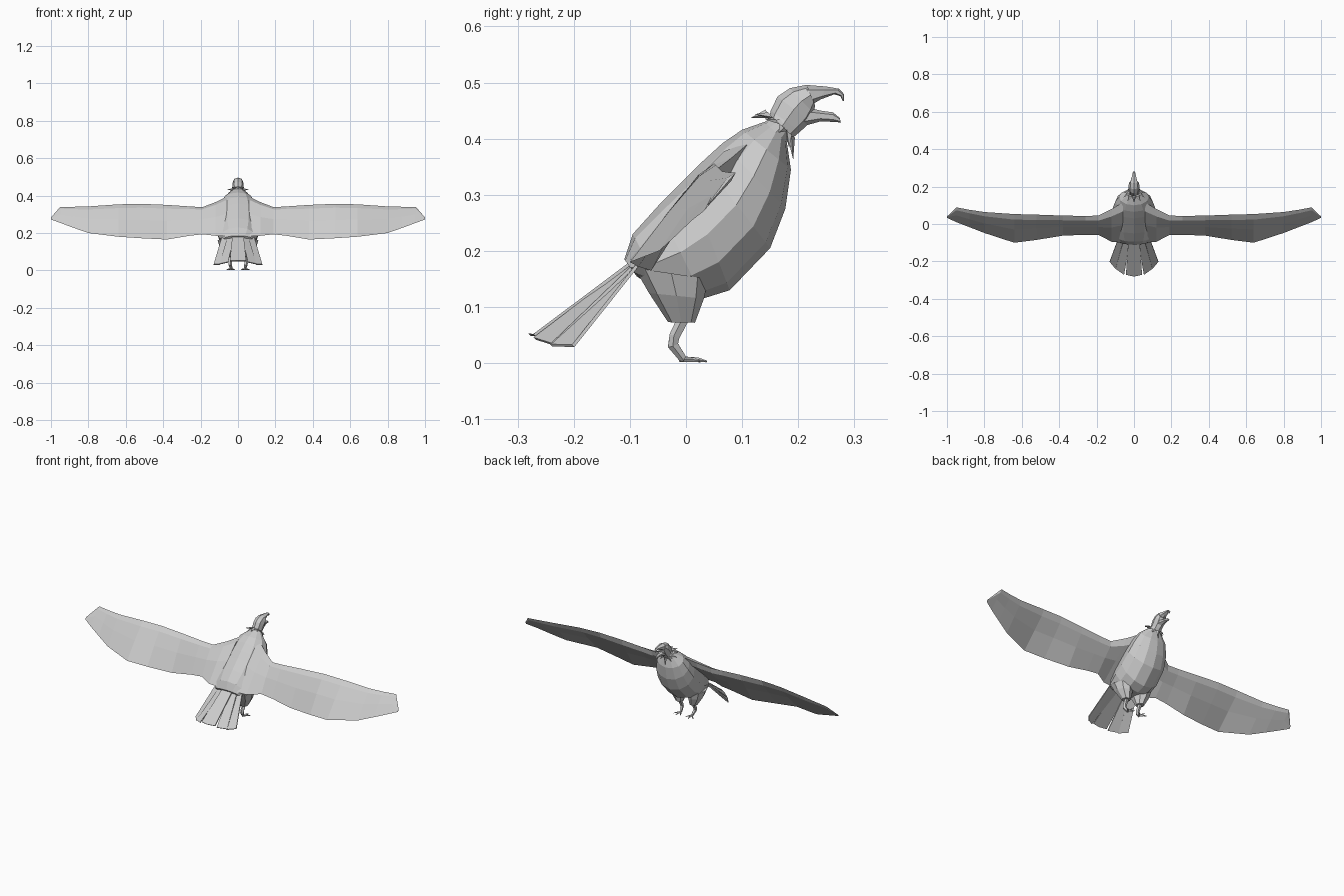
import bpy, bmesh
from math import sin, cos, pi
from mathutils import Vector


def loft(name, rings):
    """Skin a list of equal-length point rings and cap both ends."""
    bm = bmesh.new()
    vr = [[bm.verts.new(p) for p in r] for r in rings]
    n = len(vr[0])
    for a, b in zip(vr, vr[1:]):
        for i in range(n):
            j = (i + 1) % n
            bm.faces.new((a[i], a[j], b[j], b[i]))
    bm.faces.new(vr[0])
    bm.faces.new(vr[-1])
    bmesh.ops.recalc_face_normals(bm, faces=bm.faces)
    me = bpy.data.meshes.new(name)
    bm.to_mesh(me)
    bm.free()
    ob = bpy.data.objects.new(name, me)
    bpy.context.collection.objects.link(ob)
    return ob


def oval(top, bottom, hw, n, cx=0):
    """Oval ring spanning two side-view (y, z) points, with half width hw."""
    t, b = Vector((cx, *top)), Vector((cx, *bottom))
    c, h = (t + b) / 2, (t - b) / 2
    return [c + h * cos(2 * pi * i / n) + Vector((hw * sin(2 * pi * i / n), 0, 0))
            for i in range(n)]


def ovals(name, rows, n, cx=0):
    return loft(name, [oval(t, b, w, n, cx) for t, b, w in rows])


def tube(name, path, radii, n=5):
    pts = [Vector(p) for p in path]
    rings = []
    for i, p in enumerate(pts):
        d = (pts[min(i + 1, len(pts) - 1)] - pts[max(i - 1, 0)]).normalized()
        u = d.cross(Vector((1, 0.2, 0.1))).normalized()
        v = d.cross(u)
        rings.append([p + radii[i] * (u * cos(2 * pi * k / n) + v * sin(2 * pi * k / n))
                      for k in range(n)])
    return loft(name, rings)


# Body: rings run from rump to neck (back point, belly point, half width)
ovals("body", [
    ((-0.11, 0.185), (-0.088, 0.155), 0.075),
    ((-0.095, 0.23), (-0.035, 0.118), 0.10),
    ((-0.05, 0.28), (0.03, 0.115), 0.113),
    ((0.00, 0.33), (0.078, 0.13), 0.115),
    ((0.03, 0.36), (0.15, 0.205), 0.112),
    ((0.065, 0.392), (0.177, 0.275), 0.10),
    ((0.10, 0.416), (0.187, 0.345), 0.08),
    ((0.14, 0.43), (0.18, 0.392), 0.045),
    ((0.165, 0.445), (0.19, 0.415), 0.025)], 12)

# Head and open hooked beak
ovals("head", [
    ((0.146, 0.428), (0.186, 0.398), 0.032),
    ((0.151, 0.45), (0.204, 0.413), 0.028),
    ((0.163, 0.475), (0.222, 0.43), 0.029),
    ((0.185, 0.49), (0.228, 0.445), 0.029),
    ((0.215, 0.496), (0.230, 0.46), 0.025)], 8)
ovals("upper_beak", [
    ((0.213, 0.496), (0.222, 0.459), 0.025),
    ((0.25, 0.493), (0.240, 0.470), 0.015),
    ((0.273, 0.489), (0.264, 0.479), 0.009),
    ((0.282, 0.479), (0.275, 0.476), 0.006),
    ((0.2815, 0.467), (0.2795, 0.467), 0.002)], 6)
ovals("lower_beak", [
    ((0.213, 0.457), (0.208, 0.422), 0.021),
    ((0.24, 0.450), (0.24, 0.431), 0.013),
    ((0.262, 0.447), (0.262, 0.430), 0.008),
    ((0.274, 0.437), (0.276, 0.429), 0.004)], 6)

# Ruff of pointed feathers round the neck
base = oval((0.145, 0.447), (0.189, 0.405), 0.036, 20)
tips = oval((0.115, 0.437), (0.191, 0.362), 0.06, 20)
neck = Vector((0, 0.165, 0.42))
for k in range(0, 20, 2):
    lift = Vector((0, 0, 0.024 * abs(sin(2 * pi * k / 20))))
    l, m, r = base[k - 1], base[k], base[(k + 1) % 20]
    inner = m.lerp(neck, 0.4)
    tip = tips[k] + lift
    out = (m - neck).normalized() * 0.006
    mid = [p.lerp(tip, 0.45) for p in (l, m + out, r, inner)]
    loft("ruff_feather", [[l, m + out, r, inner], mid,
                          [tip.lerp(p, 0.05) for p in mid]])

# Wings: x, leading (y, z), trailing (y, z), thickness
stations = [
    (0.06, (0.115, 0.395), (-0.10, 0.185), 0.030),
    (0.12, (0.080, 0.365), (-0.095, 0.185), 0.026),
    (0.19, (0.045, 0.338), (-0.058, 0.193), 0.022),
    (0.26, (0.043, 0.342), (-0.058, 0.185), 0.019),
    (0.38, (0.045, 0.350), (-0.062, 0.165), 0.017),
    (0.52, (0.050, 0.356), (-0.085, 0.172), 0.015),
    (0.64, (0.053, 0.353), (-0.100, 0.180), 0.013),
    (0.80, (0.064, 0.342), (-0.048, 0.200), 0.011),
    (0.88, (0.076, 0.340), (-0.017, 0.228), 0.009),
    (0.95, (0.089, 0.340), (0.010, 0.254), 0.007),
    (1.00, (0.040, 0.283), (0.033, 0.272), 0.002)]
up = Vector((0, -0.75, 0.66))
for s in (1, -1):
    rings = []
    for x, a, b, t in stations:
        a, b = Vector((s * x, *a)), Vector((s * x, *b))
        rings.append([a, a.lerp(b, 0.15) + up * t * 0.7, a.lerp(b, 0.5) + up * t * 0.6,
                      b, a.lerp(b, 0.5) - up * t * 0.3, a.lerp(b, 0.15) - up * t * 0.6])
    loft("wing", rings)


# Tail: one broad centre feather and drooping side feathers
def feather(name, corners, t=0.006):
    o = Vector((0, 0.7, -0.7)) * t
    q = [Vector(c) for c in corners]
    loft(name, [q, [p + o for p in q]])


feather("tail_centre", [(-0.03, -0.085, 0.192), (0.03, -0.085, 0.192), (0.043, -0.272, 0.052),
                        (0, -0.281, 0.053), (-0.043, -0.272, 0.052)])
for s in (1, -1):
    feather("tail_side", [(s * 0.02, -0.085, 0.188), (s * 0.055, -0.085, 0.185),
                          (s * 0.098, -0.24, 0.036), (s * 0.053, -0.272, 0.046)])
    feather("tail_outer", [(s * 0.045, -0.083, 0.185), (s * 0.088, -0.09, 0.175),
                           (s * 0.13, -0.203, 0.033), (s * 0.096, -0.243, 0.034)])

# Legs: feathered thigh, bent shank and clawed toes
for s in (1, -1):
    thigh = [oval((-0.092, 0.170), (0.04, 0.150), 0.052, 8, s * 0.057),
             oval((-0.066, 0.125), (0.032, 0.115), 0.042, 8, s * 0.054),
             oval((-0.032, 0.073), (0.016, 0.072), 0.022, 8, s * 0.045)]
    loft("thigh", thigh)
    tube("shank", [(s * 0.044, -0.004, 0.08), (s * 0.043, -0.020, 0.048),
                   (s * 0.042, -0.023, 0.032), (s * 0.036, -0.004, 0.006)],
         [0.011, 0.010, 0.010, 0.007])
    for dx, dy in ((-0.020, 0.026), (0.004, 0.037), (0.026, 0.024), (0.002, -0.012)):
        x = s * 0.036
        tube("toe", [(x, -0.004, 0.007), (x + s * dx * 0.6, dy * 0.6, 0.006),
                     (x + s * dx, dy, 0.003)], [0.005, 0.004, 0.0015], 4)
